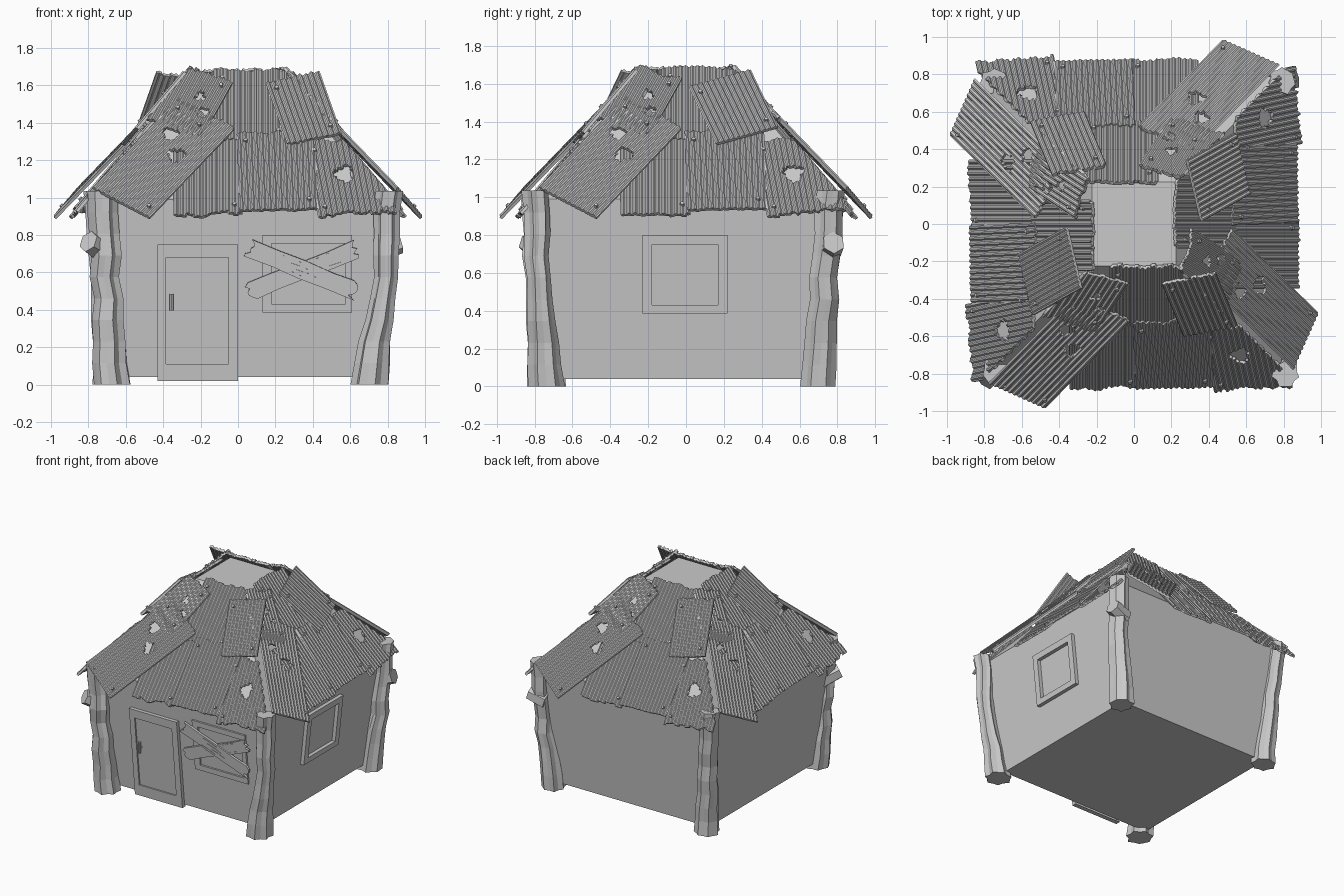
import bpy, bmesh, math, random
from mathutils import Matrix, Vector

if "Cube" in bpy.data.objects:
    bpy.data.objects.remove(bpy.data.objects["Cube"])

random.seed(7)
R = math.radians
grey = bpy.data.materials.new("plain_grey")
grey.diffuse_color = (0.59, 0.59, 0.59, 1)
grey.use_nodes = True
grey.node_tree.nodes["Principled BSDF"].inputs["Base Color"].default_value = grey.diffuse_color


def finish(bm, name, matrix=None):
    """Turn a bmesh into a flat shaded object."""
    if matrix:
        bm.transform(matrix)
    bmesh.ops.recalc_face_normals(bm, faces=bm.faces[:])
    me = bpy.data.meshes.new(name)
    bm.to_mesh(me)
    bm.free()
    me.materials.append(grey)
    ob = bpy.data.objects.new(name, me)
    bpy.context.collection.objects.link(ob)
    return ob


def loft(bm, rings):
    """Skin a list of closed rings and cap both ends."""
    rows = [[bm.verts.new(p) for p in ring] for ring in rings]
    n = len(rows[0])
    for a, b in zip(rows, rows[1:]):
        for i in range(n):
            bm.faces.new((a[i], a[(i + 1) % n], b[(i + 1) % n], b[i]))
    bm.faces.new(rows[0][::-1])
    bm.faces.new(rows[-1])


def square(h, z):
    return [(-h, -h, z), (h, -h, z), (h, h, z), (-h, h, z)]


# ---- house body: walls leaning outwards and closed under-roof
LEAN = 0.105


def wall(z):
    return 0.69 + LEAN * (z - 0.04)


bm = bmesh.new()
loft(bm, [square(wall(0.04), 0.04), square(wall(0.99), 0.99), square(0.225, 1.65)])
finish(bm, "walls_and_under_roof")


# ---- door and windows (outer and inner rectangles: x0, x1, z0, z1), following the lean
def rect(r, depth):
    x0, x1, z0, z1 = r
    return [(x, -wall(z) - depth, z) for x, z in ((x0, z0), (x1, z0), (x1, z1), (x0, z1))]


def frame(name, outer, inner, depth, turn=0):
    bm = bmesh.new()
    loops = [[bm.verts.new(p) for p in rect(r, d)]
             for r, d in ((outer, -0.01), (outer, depth), (inner, depth), (inner, -0.01))]
    for a, b in zip(loops, loops[1:]):
        for i in range(4):
            j = (i + 1) % 4
            bm.faces.new((a[i], a[j], b[j], b[i]))
    return finish(bm, name, Matrix.Rotation(turn, 4, 'Z'))


frame("door_frame", (-0.43, 0.0, 0.02, 0.75), (-0.385, -0.05, 0.11, 0.68), 0.03)
bm = bmesh.new()
loft(bm, [rect((-0.385, -0.05, 0.11, 0.68), d) for d in (-0.01, 0.018)])
finish(bm, "door_panel")
frame("front_window_frame", (0.13, 0.61, 0.385, 0.80), (0.18, 0.575, 0.43, 0.755), 0.015)
frame("side_window_frame", (-0.23, 0.22, 0.385, 0.80), (-0.18, 0.17, 0.43, 0.75), 0.03, R(90))

# door handle
bm = bmesh.new()
bmesh.ops.create_cone(bm, cap_ends=True, segments=8, radius1=0.011, radius2=0.011, depth=0.09,
                      matrix=Matrix.Translation((-0.355, -wall(0.44) - 0.034, 0.44)))
bmesh.ops.create_cube(bm, size=0.02, matrix=Matrix.Translation((-0.355, -wall(0.44) - 0.022, 0.44)))
finish(bm, "door_handle")


# ---- crossed boards with splintered ends
def board(name, cx, cz, length, angle, depth):
    bm = bmesh.new()
    right = [(length / 2 - random.uniform(0, 0.05), -0.05 + 0.10 * i / 6) for i in range(7)]
    left = [(-length / 2 + random.uniform(0, 0.05), 0.05 - 0.10 * i / 6) for i in range(7)]
    top = [(length * t, 0.05 + random.uniform(-0.008, 0.006)) for t in (0.25, 0, -0.25)]
    low = [(-x, -z) for x, z in top]
    pts = right + top + left + low
    loft(bm, [[(x, y, z) for x, z in pts] for y in (0, -0.018)])
    # raised grain splinters
    for k in range(4):
        x, z = random.uniform(-0.22, 0.1), -0.033 + 0.022 * k
        loft(bm, [[(x, y, z), (x + 0.06, y, z - 0.004), (x + 0.13, y, z), (x + 0.06, y, z + 0.004)]
                  for y in (-0.015, -0.021)])
    finish(bm, name, Matrix.Translation((cx, -wall(cz) - depth, cz))
           @ Matrix.Rotation(math.atan(LEAN), 4, 'X') @ Matrix.Rotation(angle, 4, 'Y'))


board("window_board_lower", 0.345, 0.61, 0.64, R(-22), 0.012)
board("window_board_upper", 0.345, 0.615, 0.64, R(22), 0.022)


# ---- gnarled corner posts: x, y, radius at foot, middle and top
def post(name, *keys):
    bm = bmesh.new()
    sides, steps = 14, 9
    ridge = [(1.08 if i % 2 else 0.9) * random.uniform(0.93, 1.06) for i in range(sides)]
    rings = []
    for k in range(steps + 1):
        t = k / steps
        a, b, f = (keys[0], keys[1], 2 * t) if t < 0.5 else (keys[1], keys[2], 2 * t - 1)
        cx, cy, r = (p + (q - p) * f for p, q in zip(a, b))
        if 0 < k < steps:
            cx += random.uniform(-0.01, 0.01)
            cy += random.uniform(-0.01, 0.01)
        ring = []
        for i in range(sides):
            ang, q = i * math.tau / sides + 0.2 * t, r * ridge[i] * random.uniform(0.97, 1.03)
            ring.append((cx + math.cos(ang) * q, cy + math.sin(ang) * q, 1.035 * t))
        rings.append(ring)
    loft(bm, rings)
    finish(bm, name)


post("front_left_post", (-0.67, -0.735, 0.095), (-0.70, -0.775, 0.075), (-0.725, -0.79, 0.082))
post("front_right_post", (0.71, -0.735, 0.095), (0.785, -0.785, 0.06), (0.81, -0.80, 0.07))
post("back_right_post", (0.71, 0.70, 0.088), (0.765, 0.73, 0.07), (0.79, 0.765, 0.07))
post("back_left_post", (-0.68, 0.70, 0.088), (-0.71, 0.73, 0.07), (-0.75, 0.76, 0.07))

# cut branch stubs on two opposite posts
for name, a, b in (("back_right", (0.73, 0.755, 0.72), (0.865, 0.78, 0.76)),
                   ("front_left", (-0.70, -0.73, 0.70), (-0.80, -0.84, 0.765))):
    a, b = Vector(a), Vector(b)
    bm = bmesh.new()
    bmesh.ops.create_cone(bm, cap_ends=True, segments=6, radius1=0.07, radius2=0.06, depth=(b - a).length)
    finish(bm, name + "_branch_stub", Matrix.Translation((a + b) / 2)
           @ (b - a).to_track_quat('Z', 'Y').to_matrix().to_4x4())


# ---- corrugated roof sheets
PITCH, RIB = 0.03, 0.008
SLOPE = Matrix.Translation((0, -0.87, 0.92)) @ Matrix.Rotation(R(49.6), 4, 'X')


def sheet(name, side, x, s, lift, w, l, angle, jag_low=0.0, jag_top=0.0, holes=(), tilt=0, clip=0):
    """x across the roof side, s up the slope from the eave, lift off the slope,
    clip = -1 / 1 trims the sheet along the left / right hip."""
    bm = bmesh.new()
    cols = 4 * round(w / PITCH)
    rows = max(4, round(l / 0.016)) if holes else 3
    def ragged(amount):
        out, d = [], 0.0
        for i in range(cols + 1):
            if i % 3 == 0:
                d = 0.6 * d + random.uniform(-1, 1) * amount
            out.append(d)
        return out
    low, top = ragged(jag_low), ragged(jag_top)
    grid = []
    for i in range(cols + 1):
        u = -w / 2 + w * i / cols
        h = RIB if i % 4 in (1, 2) else 0
        v0, v1 = -l / 2 + low[i], l / 2 + top[i]
        grid.append([bm.verts.new((u, v0 + (v1 - v0) * j / rows, h)) for j in range(rows + 1)])
    for i in range(cols):
        for j in range(rows):
            bm.faces.new((grid[i][j], grid[i + 1][j], grid[i + 1][j + 1], grid[i][j + 1]))
    # rusted-through holes with an irregular rim
    gone = set()
    for hu, hv, hr in holes:
        ph = random.uniform(0, 6)
        for f in bm.faces:
            c = f.calc_center_median()
            a = math.atan2(c.y - hv, c.x - hu)
            if math.hypot(c.x - hu, c.y - hv) < hr * (1 + 0.15 * math.sin(3 * a + ph)):
                gone.add(f)
    bmesh.ops.delete(bm, geom=list(gone), context='FACES')
    turn = Matrix.Rotation(R(angle), 4, 'Z')
    if clip:
        back = turn.inverted()
        bmesh.ops.bisect_plane(bm, geom=bm.verts[:] + bm.edges[:] + bm.faces[:], clear_outer=True,
                               plane_co=back @ Vector((clip * 0.89 - x, -s, 0)),
                               plane_no=back @ Vector((clip, 0.648, 0)))
    bm.normal_update()
    bmesh.ops.solidify(bm, geom=bm.faces[:], thickness=0.016)
    # bolts near the corners
    for bu, bv in ((-1, 1), (1, -1)) if clip < 1 else ((-1, 1), (-1, -1)):
        if clip < 0:
            bu = 1
        at = Matrix.Translation((bu * (w / 2 - 0.045), bv * (l / 2 - 0.06), RIB + 0.002))
        bmesh.ops.create_cone(bm, cap_ends=True, segments=8, radius1=0.013, radius2=0.010, depth=0.018, matrix=at)
    finish(bm, name, Matrix.Rotation(side * math.pi / 2, 4, 'Z') @ SLOPE @ Matrix.Translation((x, s, lift))
           @ turn @ Matrix.Rotation(R(tilt), 4, 'X'))


# the same patchwork repeats on all four roof sides
for k, side in enumerate(("front", "right", "back", "left")):
    n = side + "_roof_sheet_"
    sheet(n + "lower_left", k, -0.16, 0.25, 0.0, 0.37, 0.52, 0, jag_low=0.012)
    sheet(n + "lower_middle", k, 0.21, 0.28, 0.015, 0.42, 0.54, 1.5, jag_low=0.004, jag_top=0.01)
    sheet(n + "lower_right", k, 0.60, 0.25, 0.005, 0.42, 0.52, 8, 0.016, 0.012, [(-0.03, 0.02, 0.055)], clip=1)
    sheet(n + "hip", k, -0.40, 0.34, 0.05, 0.37, 0.80, -34.4, 0.0, 0.012,
          [(0.046, 0.056, 0.047), (-0.066, 0.168, 0.042)], tilt=-3)
    sheet(n + "upper_left", k, -0.26, 0.765, 0.035, 0.33, 0.42, -23, 0.014, 0.012,
          [(0.10, -0.06, 0.034), (0.045, 0.04, 0.03)], clip=-1)
    sheet(n + "upper_middle", k, 0.065, 0.75, 0.005, 0.39, 0.49, 0, 0.006, 0.012)
    if k % 2:
        sheet(n + "upper_right", k, 0.25, 0.695, 0.045, 0.35, 0.42, 20)
    else:
        sheet(n + "upper_right", k, 0.35, 0.71, 0.03, 0.30, 0.45, 15, 0.004, 0.008)
